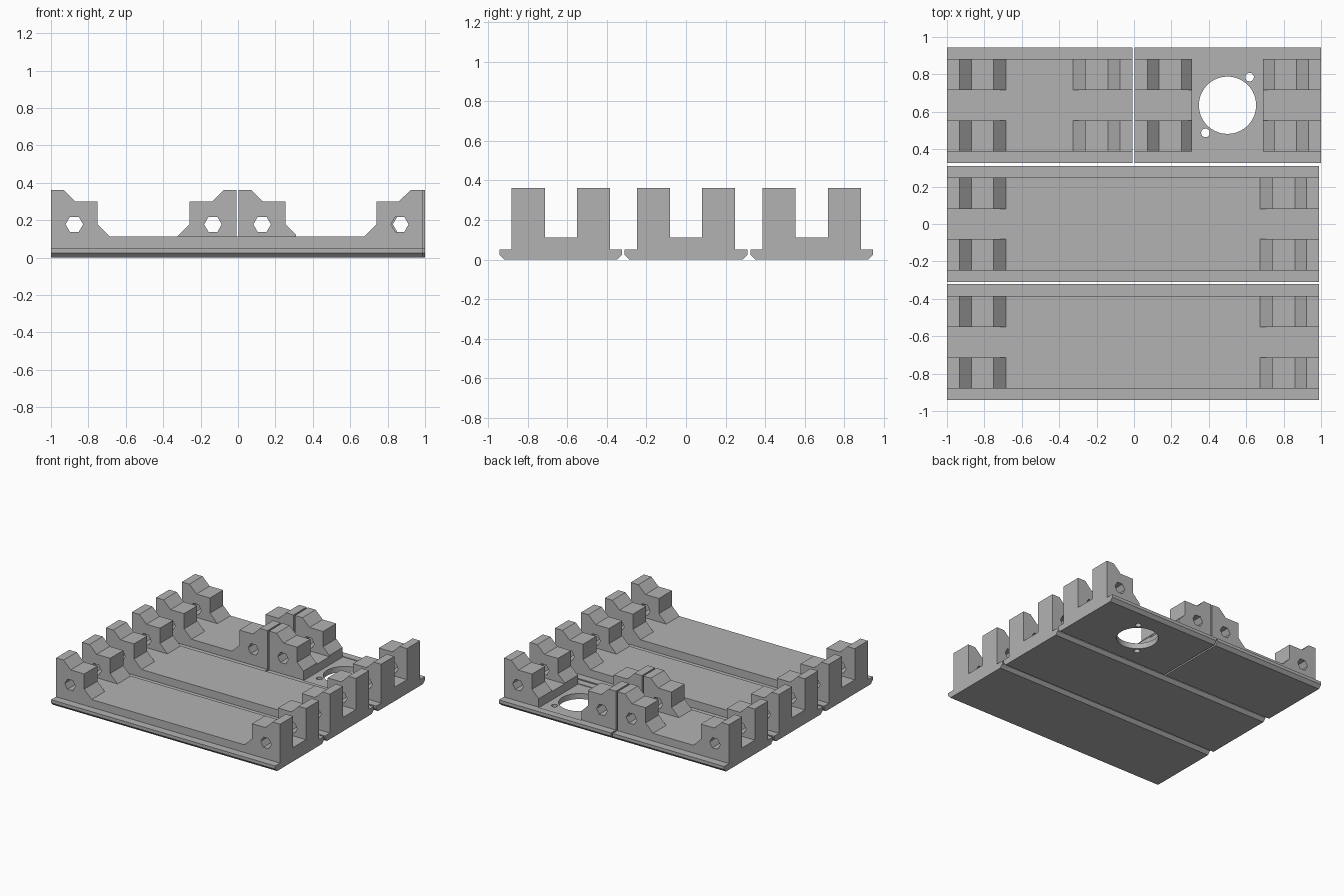
import bpy, bmesh, math
from mathutils import Vector

if "Cube" in bpy.data.objects:
    bpy.data.objects.remove(bpy.data.objects["Cube"])

grey = bpy.data.materials.new("plain grey")
grey.diffuse_color = (0.45, 0.45, 0.45, 1)
grey.use_nodes = True
grey.node_tree.nodes["Principled BSDF"].inputs["Base Color"].default_value = grey.diffuse_color

BODY, FLANGE, SLOT = 0.248, 0.31, 0.081   # half widths in y
DECK, RIM, TOP = 0.112, 0.05, 0.362       # heights


def prism(name, points, offset):
    """Extrude a closed 3D outline along an offset vector."""
    bm = bmesh.new()
    face = bm.faces.new([bm.verts.new(p) for p in points])
    new = bmesh.ops.extrude_face_region(bm, geom=[face])["geom"]
    bmesh.ops.translate(bm, vec=Vector(offset),
                        verts=[v for v in new if isinstance(v, bmesh.types.BMVert)])
    bmesh.ops.recalc_face_normals(bm, faces=bm.faces)
    mesh = bpy.data.meshes.new(name)
    bm.to_mesh(mesh)
    bm.free()
    mesh.materials.append(grey)
    ob = bpy.data.objects.new(name, mesh)
    bpy.context.collection.objects.link(ob)
    return ob


def ring(r, n):
    return [(r * math.cos(2 * math.pi * i / n), r * math.sin(2 * math.pi * i / n))
            for i in range(n)]


def combine(ob, tools, operation):
    """Apply booleans, then remove the helper solids."""
    for tool in tools:
        mod = ob.modifiers.new("cut", 'BOOLEAN')
        mod.operation, mod.object, mod.solver = operation, tool, 'EXACT'
    bpy.context.view_layer.update()
    mesh = bpy.data.meshes.new_from_object(
        ob.evaluated_get(bpy.context.evaluated_depsgraph_get()))
    ob.modifiers.clear()
    ob.data = mesh
    for tool in tools:
        bpy.data.objects.remove(tool)


def plate(name, x0, x1, yc):
    # Stepped deck with chamfered lower flange, run along x
    half = [(FLANGE - 0.025, 0), (FLANGE, 0.025), (FLANGE, RIM), (BODY, RIM), (BODY, DECK)]
    section = half + [(-y, z) for y, z in reversed(half)]
    ob = prism(name, [(x0, yc + y, z) for y, z in section], (x1 - x0, 0, 0))

    # Four upright brackets at the corners, mirrored end to end
    outline = [(0, DECK), (0, TOP), (0.067, TOP), (0.13, 0.30), (0.25, 0.30),
               (0.25, 0.178), (0.316, DECK)]
    brackets, holes = [], []
    for xe, s in ((x0, 1), (x1, -1)):
        for y in (-BODY, SLOT):
            brackets.append(prism("bracket", [(xe + s * d, yc + y, z) for d, z in outline],
                                  (0, BODY - SLOT, 0)))
        # Hexagonal rod hole through both brackets of this end
        holes.append(prism("rod_hole", [(xe + s * 0.125 + u, yc - 0.4, 0.178 + v)
                                        for u, v in ring(0.047, 6)], (0, 0.8, 0)))
    combine(ob, brackets, 'UNION')
    combine(ob, holes, 'DIFFERENCE')
    return ob


# Two full-length plates and two half-length plates
plate("front_plate", -1, 0.99, -0.632)
plate("middle_plate", -1, 0.99, 0.0)
plate("rear_left_plate", -1, -0.009, 0.635)
mount = plate("rear_mount_plate", 0.004, 1, 0.635)

# Recess and round holes in the mounting plate
cuts = [prism("recess", [(x, y, 0.045) for x, y in
                         ((0.31, 0.383), (0.69, 0.383), (0.69, 0.887), (0.31, 0.887))],
              (0, 0, 0.5))]
for x, y, r, n in ((0.5, 0.635, 0.153, 64), (0.618, 0.785, 0.023, 24), (0.382, 0.487, 0.023, 24)):
    cuts.append(prism("round_hole", [(x + u, y + v, -0.1) for u, v in ring(r, n)], (0, 0, 0.5)))
combine(mount, cuts, 'DIFFERENCE')
